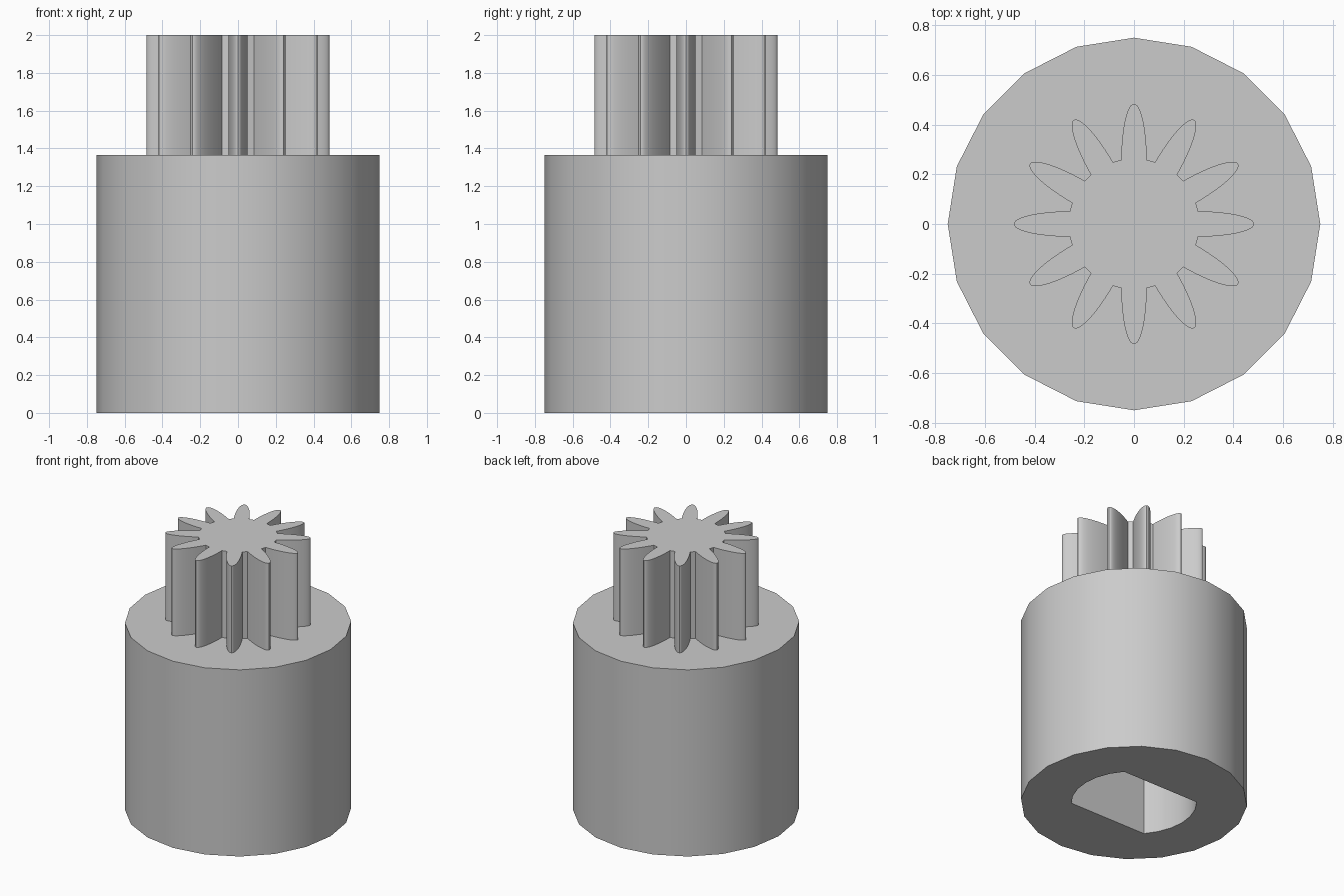
import bpy, bmesh
from math import sin, cos, pi, radians, asin

if "Cube" in bpy.data.objects:
    bpy.data.objects.remove(bpy.data.objects["Cube"], do_unlink=True)

BODY_R, BODY_TOP, TOP = 0.75, 1.365, 2.0
TEETH, HUB_R, TOOTH_LEN, TOOTH_HALF = 12, 0.262, 0.222, 0.051
BORE_R, BORE_FLAT, BORE_DEPTH = 0.415, 0.272, 1.0

grey = bpy.data.materials.new("plain grey")
grey.use_nodes = True
colour = (0.6, 0.6, 0.6, 1)
grey.diffuse_color = colour
grey.node_tree.nodes["Principled BSDF"].inputs["Base Color"].default_value = colour


def prism(name, outline, z0, z1):
    """Extrude a closed outline between two heights."""
    bm = bmesh.new()
    base = bm.faces.new([bm.verts.new((x, y, z0)) for x, y in outline])
    top = bmesh.ops.extrude_face_region(bm, geom=[base], use_keep_orig=True)["geom"]
    verts = [v for v in top if isinstance(v, bmesh.types.BMVert)]
    bmesh.ops.translate(bm, verts=verts, vec=(0, 0, z1 - z0))
    bmesh.ops.recalc_face_normals(bm, faces=bm.faces)
    mesh = bpy.data.meshes.new(name)
    bm.to_mesh(mesh)
    bm.free()
    mesh.materials.append(grey)
    obj = bpy.data.objects.new(name, mesh)
    bpy.context.collection.objects.link(obj)
    return obj


def smooth(obj):
    bpy.ops.object.select_all(action="DESELECT")
    obj.select_set(True)
    bpy.context.view_layer.objects.active = obj
    bpy.ops.object.shade_smooth_by_angle(angle=radians(30))


# Twenty-sided body
body = prism("body", [(BODY_R * cos(i * pi / 10), BODY_R * sin(i * pi / 10))
                      for i in range(20)], 0, BODY_TOP)

# Blind shaft bore: a circle with two flats parallel to x
half = asin(BORE_FLAT / BORE_R)
steps = 6
bore_outline = [(BORE_R * cos(side + half * (2 * i / steps - 1)),
                 BORE_R * sin(side + half * (2 * i / steps - 1)))
                for side in (0, pi) for i in range(steps + 1)]
cutter = prism("bore_cutter", bore_outline, -0.1, BORE_DEPTH)
cutter.hide_render = True
cut = body.modifiers.new("bore", "BOOLEAN")
cut.operation = "DIFFERENCE"
cut.solver = "EXACT"
cut.object = cutter
bpy.ops.object.select_all(action="DESELECT")
bpy.context.view_layer.objects.active = body
body.select_set(True)
bpy.ops.object.modifier_apply(modifier=cut.name)
bpy.data.objects.remove(cutter, do_unlink=True)
smooth(body)

# Pinion with half-ellipse teeth around the hub
pinion_outline = []
for tooth in range(TEETH):
    a = tooth * 2 * pi / TEETH
    for i in range(25):
        t = -pi / 2 + pi * i / 24
        r, s = HUB_R - 0.004 + (TOOTH_LEN + 0.004) * cos(t), TOOTH_HALF * sin(t)
        pinion_outline.append((r * cos(a) - s * sin(a), r * sin(a) + s * cos(a)))
pinion = prism("pinion", pinion_outline, BODY_TOP - 0.01, TOP)
smooth(pinion)
